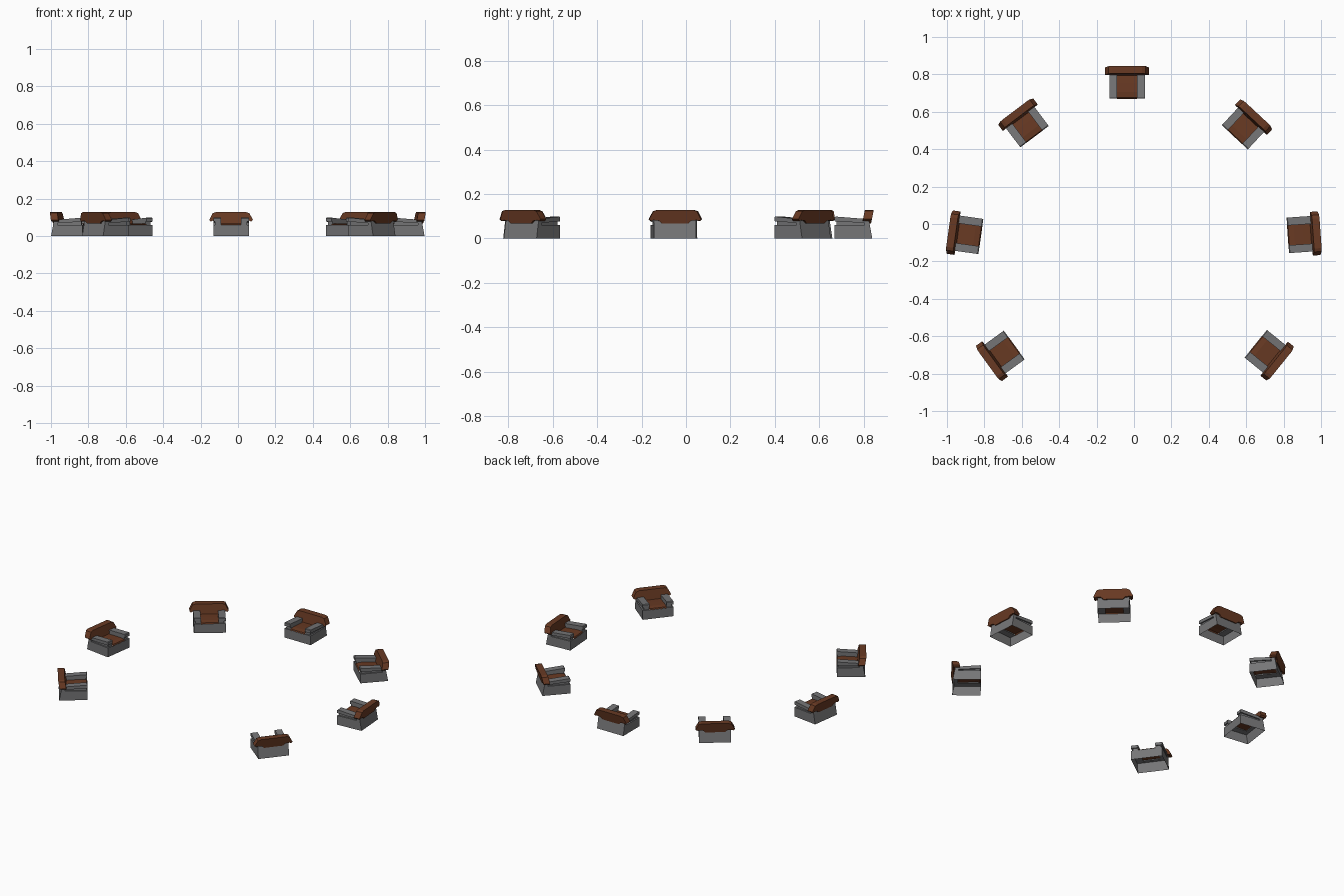
import bpy, bmesh, math
from mathutils import Matrix, Vector

if "Cube" in bpy.data.objects:
    bpy.data.objects.remove(bpy.data.objects["Cube"])


def material(name, rgb):
    m = bpy.data.materials.new(name)
    m.diffuse_color = (*rgb, 1)
    m.use_nodes = True
    m.node_tree.nodes["Principled BSDF"].inputs["Base Color"].default_value = m.diffuse_color
    return m


GREY = material("grey upholstery", (0.18, 0.18, 0.185))
BROWN = material("brown leather", (0.14, 0.042, 0.017))


def mesh_from(bm, name, mat):
    bmesh.ops.recalc_face_normals(bm, faces=bm.faces)
    me = bpy.data.meshes.new(name)
    bm.to_mesh(me)
    bm.free()
    me.materials.append(mat)
    return me


def prism(bm, points, offset, cap=True):
    """Extrude a closed 3D outline by an offset."""
    a = [bm.verts.new(p) for p in points]
    b = [bm.verts.new(Vector(p) + Vector(offset)) for p in points]
    n = len(a)
    for i in range(n):
        j = (i + 1) % n
        bm.faces.new((a[i], a[j], b[j], b[i]))
    if cap:
        bm.faces.new(a)
        bm.faces.new(b[::-1])


# Base: open-bottomed shell whose rear leans inward, plus side caps
def base_mesh():
    bm = bmesh.new()
    w, z = 0.095, 0.06
    low = [bm.verts.new(p) for p in ((-w, -.085, 0), (w, -.085, 0), (w, .084, 0), (-w, .084, 0))]
    top = [bm.verts.new(p) for p in ((-w, -.085, z), (w, -.085, z), (w, .073, z), (-w, .073, z))]
    for i in range(4):
        j = (i + 1) % 4
        bm.faces.new((low[i], low[j], top[j], top[i]))
    for s in (-1, 1):
        bm.faces.new([bm.verts.new(p) for p in (
            (s * .053, -.085, z), (s * w, -.085, z), (s * w, .073, z), (s * .053, .073, z))])
    return mesh_from(bm, "base", GREY)


# Arms: recessed neck with an overhanging pad that rises to the front
def arm_mesh():
    bm = bmesh.new()
    for s in (-1, 1):
        prism(bm, [(s * .053, -.078, .06), (s * .053, .07, .06), (s * .053, .07, .072),
                   (s * .053, -.078, .08)], (s * .033, 0, 0))
        prism(bm, [(s * .053, -.085, .077), (s * .053, .07, .068), (s * .053, .07, .086),
                   (s * .053, -.08, .098), (s * .053, -.085, .095)], (s * .042, 0, 0))
    return mesh_from(bm, "arms", GREY)


# Rear panel rising behind the backrest
def rear_mesh():
    bm = bmesh.new()
    prism(bm, [(-.095, .05, .06), (-.095, .073, .06), (-.095, .069, .08), (-.095, .05, .08)],
          (.19, 0, 0))
    return mesh_from(bm, "rear_panel", GREY)


# Seat: gently curved sheet between the arms
def seat_mesh():
    bm = bmesh.new()
    prof = [(-.0855, .058), (-.08, .065), (-.05, .068), (0, .065), (.04, .062), (.06, .068)]
    rows = [[bm.verts.new((x, y, z)) for x in (-.0535, .0535)] for y, z in prof]
    for a, b in zip(rows, rows[1:]):
        bm.faces.new((a[0], a[1], b[1], b[0]))
    return mesh_from(bm, "seat", BROWN)


# Backrest: wide slab with drooping ears, leaning backward
def back_mesh():
    bm = bmesh.new()
    half = [(.058, .066), (.072, .079), (.098, .082), (.108, .078), (.117, .086),
            (.098, .122), (.08, .128)]
    outline = half + [(-x, z) for x, z in half[::-1]]
    prism(bm, [(x, .04 + (z - .065) * .2, z) for x, z in outline], (0, .036, 0))
    caps = [f for f in bm.faces if len(f.verts) > 4]
    bmesh.ops.inset_region(bm, faces=caps, thickness=.006, depth=0)
    for f in caps:  # pad out the inset face centres
        d = .002 if f.calc_center_median().y > .06 else -.002
        for v in f.verts:
            v.co.y += d
    return mesh_from(bm, "backrest", BROWN)


PARTS = [base_mesh(), arm_mesh(), rear_mesh(), seat_mesh(), back_mesh()]

# Seven armchairs in a ring: x, y, rotation in degrees
CHAIRS = [(-.037, .755, 0), (.597, .526, -43), (.907, -.055, -86), (.717, -.694, -129),
          (-.709, -.697, 126), (-.903, -.055, 82), (-.583, .535, 37)]
for i, (x, y, deg) in enumerate(CHAIRS, 1):
    for me in PARTS:
        ob = bpy.data.objects.new(f"chair_{i}_{me.name}", me)
        ob.matrix_world = Matrix.Translation((x, y, 0)) @ Matrix.Rotation(math.radians(deg), 4, 'Z')
        bpy.context.collection.objects.link(ob)
